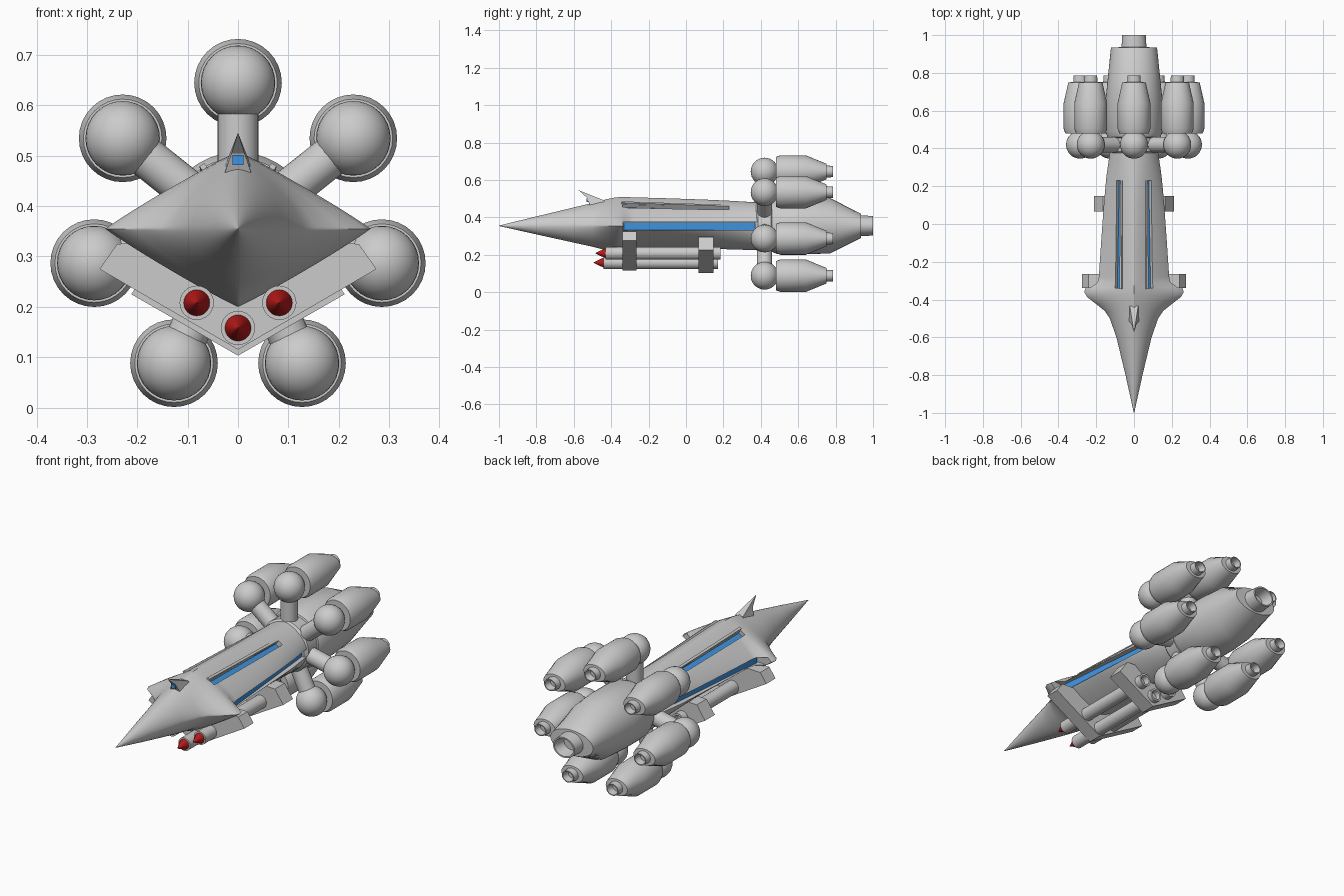
import bpy, bmesh
from math import sin, cos, pi, radians, copysign
from mathutils import Vector, Matrix

if "Cube" in bpy.data.objects:
    bpy.data.objects.remove(bpy.data.objects["Cube"])

CZ = 0.352


def material(name, color):
    m = bpy.data.materials.new(name)
    m.diffuse_color = color
    m.use_nodes = True
    m.node_tree.nodes["Principled BSDF"].inputs["Base Color"].default_value = m.diffuse_color
    return m


BLUE = material("blue", (0.05, 0.3, 0.75, 1))
RED = material("red", (0.5, 0.01, 0.01, 1))


def finish(name, bm, mat=None, angle=35):
    bmesh.ops.recalc_face_normals(bm, faces=bm.faces)
    me = bpy.data.meshes.new(name)
    bm.to_mesh(me)
    bm.free()
    ob = bpy.data.objects.new(name, me)
    bpy.context.collection.objects.link(ob)
    if mat:
        me.materials.append(mat)
    if angle:
        smooth(ob, angle)
    return ob


def smooth(ob, angle):
    bpy.ops.object.select_all(action='DESELECT')
    ob.select_set(True)
    bpy.context.view_layer.objects.active = ob
    bpy.ops.object.shade_smooth_by_angle(angle=radians(angle))


def loft(name, sections, cx=0, n=32, mat=None, angle=35):
    """Skin superellipse sections (y, half width, top z, bottom z, mid z, power)."""
    bm = bmesh.new()
    rings = []
    for y, w, top, bot, mid, p in sections:
        ring = []
        for i in range(n):
            c, s = cos(2 * pi * i / n), sin(2 * pi * i / n)
            h = top - mid if s > 0 else mid - bot
            ring.append(bm.verts.new((cx + w * copysign(abs(c) ** (2 / p), c), y,
                                      mid + h * copysign(abs(s) ** (2 / p), s))))
        rings.append(ring)
    for a, b in zip(rings, rings[1:]):
        for i in range(n):
            j = (i + 1) % n
            bm.faces.new((a[i], a[j], b[j], b[i]))
    bm.faces.new(rings[0])
    bm.faces.new(rings[-1])
    return finish(name, bm, mat, angle)


def turned(name, profile, x, z, **kw):
    """Elliptical body along y from (y, x radius, z radius)."""
    return loft(name, [(y, rx, z + rz, z - rz, z, 2) for y, rx, rz in profile], cx=x, **kw)


def beam(name, p0, p1, width, height, roll=0, mat=None):
    p0, p1 = Vector(p0), Vector(p1)
    d = p1 - p0
    m = (Matrix.Translation((p0 + p1) / 2) @ d.to_track_quat('Y', 'Z').to_matrix().to_4x4()
         @ Matrix.Rotation(roll, 4, 'Y') @ Matrix.Diagonal((width, d.length, height, 1)))
    bm = bmesh.new()
    bmesh.ops.create_cube(bm, size=1, matrix=m)
    return finish(name, bm, mat, 0)


def plate(name, outline, y0, y1):
    """Extrude an x-z outline along y."""
    bm = bmesh.new()
    f = bm.faces.new([bm.verts.new((x, y0, z)) for x, z in outline])
    r = bmesh.ops.extrude_face_region(bm, geom=[f])
    bmesh.ops.translate(bm, vec=(0, y1 - y0, 0),
                        verts=[v for v in r['geom'] if isinstance(v, bmesh.types.BMVert)])
    return finish(name, bm, None, 0)


# Hull: pointed nose, diamond shoulder, long tapering body
M = 0.355
hull = loft("hull", [
    (-1.0, 0.001, M + .001, M - .001, M, 2), (-0.8, .045, .405, .309, M, 1.9),
    (-0.6, .093, .453, .265, M, 1.7), (-0.5, .128, .477, .243, M, 1.5),
    (-0.46, .155, .488, .233, M, 1.3), (-0.42, .205, .498, .22, M, 1.15),
    (-0.385, .25, .505, .207, M, 1.08), (-0.36, .263, .508, .2, M, 1.06),
    (-0.335, .255, .508, .205, M, 1.08), (-0.31, .21, .508, .235, M, 1.15),
    (-0.28, .2, .507, .24, M, 1.2), (-0.1, .187, .502, .238, M, 1.22),
    (0.1, .17, .495, .235, M, 1.3), (0.25, .152, .488, .228, M, 1.5),
    (0.38, .13, .48, .225, M, 1.8), (0.48, .125, .477, .227, M, 2)], n=64, angle=40)

# Recessed side and upper slots, with blue strips inside
cutters = []
for s in (-1, 1):
    cutters.append(beam("slot_cutter", (s * .205, -.34, .353), (s * .135, .38, .353), .1, .042))
    beam("side_light_strip", (s * .15, -.335, .353), (s * .083, .375, .353), .05, .04, mat=BLUE)
    a, b, roll = (s * .085, -.34, .459), (s * .075, .23, .443), s * radians(35)
    cutters.append(beam("groove_cutter", a, b, .03, .05, roll))
    drop = Vector((-s * .014, 0, -.022))
    beam("upper_light_strip", Vector(a) + drop, Vector(b) + drop, .029, .02, roll, BLUE)
    beam("upper_slot_lip", (s * .066, -.345, .474), (s * .062, .23, .455), .012, .02, roll)
for c in cutters:
    mod = hull.modifiers.new("slot", 'BOOLEAN')
    mod.operation, mod.solver, mod.object = 'DIFFERENCE', 'EXACT', c
    bpy.ops.object.select_all(action='DESELECT')
    bpy.context.view_layer.objects.active = hull
    hull.select_set(True)
    bpy.ops.object.modifier_apply(modifier=mod.name)
    bpy.data.objects.remove(c)
smooth(hull, 40)

# Forward-leaning fin with a small blue window
bm = bmesh.new()
tip = bm.verts.new((0, -.575, .546))
ring = [[bm.verts.new((s * x, y, z)) for s in (-1, 1)]
        for x, y, z in ((.013, -.53, .505), (.03, -.51, .455), (.03, -.44, .46), (.022, -.435, .49))]
A, B, C, D = ring
for f in ((tip, A[0], A[1]), (A[0], B[0], B[1], A[1]), (B[0], C[0], C[1], B[1]),
          (C[0], D[0], D[1], C[1]), (D[0], tip, D[1])):
    bm.faces.new(f)
for k in (0, 1):
    bm.faces.new((tip, A[k], D[k]))
    bm.faces.new((A[k], B[k], C[k], D[k]))
finish("nose_fin", bm, None, 0)
beam("fin_window", (0, -.532, .492), (0, -.51, .492), .022, .02, mat=BLUE)

# Main engine with flattened tail and hollow nozzle
turned("main_engine", [(.45, .115, .115), (.46, .14, .14), (.49, .152, .152), (.64, .152, .152),
                       (.77, .139, .148), (.935, .122, .065), (.936, .066, .056),
                       (1.0, .062, .052), (1.0, .054, .045), (.94, .04, .034)],
       0, M, n=48, angle=30)
turned("strut_collar", [(.37, .12, .12), (.385, .135, .135), (.455, .135, .135), (.47, .12, .12)],
       0, CZ, n=48, angle=30)

# Seven engine pods on radial struts
for i in range(7):
    t = 2 * pi * i / 7
    x, z = .293 * sin(t), CZ + .293 * cos(t)
    turned("engine_pod", [(.48, .078, .078), (.505, .087, .087), (.64, .087, .087),
                          (.75, .062, .042), (.751, .036, .032), (.785, .034, .03),
                          (.785, .029, .025), (.75, .022, .02)], x, z, angle=30)
    bm = bmesh.new()
    bmesh.ops.create_uvsphere(bm, u_segments=32, v_segments=16, radius=.074,
                              matrix=Matrix.Translation((x, .42, z)))
    finish("strut_ball", bm)
    bm = bmesh.new()
    bmesh.ops.create_cone(bm, cap_ends=True, segments=24, radius1=.041, radius2=.041, depth=.2,
                          matrix=Matrix.Translation((x * .65, .42, CZ + (z - CZ) * .65))
                          @ Matrix.Rotation(t, 4, 'Y'))
    finish("engine_strut", bm)

# Missile rack: two V-shaped brackets
plate("front_bracket", [(-.24, .325), (-.275, .275), (0, .115), (.275, .275), (.24, .325),
                        (.1, .33), (0, .27), (-.1, .33)], -.34, -.265)
plate("rear_bracket", [(-.165, .295), (-.212, .225), (0, .103), (.212, .225), (.165, .295),
                       (0, .3)], .067, .147)

# Three missile tubes with red warheads and hollow tails
for x, z, y0, y1 in ((-.082, .208, -.43, .185), (.082, .208, -.43, .185), (0, .158, -.44, .17)):
    turned("missile_tube", [(y0 + .02, .025, .025), (y0, .026, .026), (y0, .034, .034),
                            (y1, .034, .034), (y1, .024, .024), (y1 - .03, .02, .02)],
           x, z, n=24)
    turned("missile_tip", [(y0 - .055, .001, .001), (y0 - .002, .026, .026), (y0 + .02, .025, .025)],
           x, z, n=24, mat=RED)
